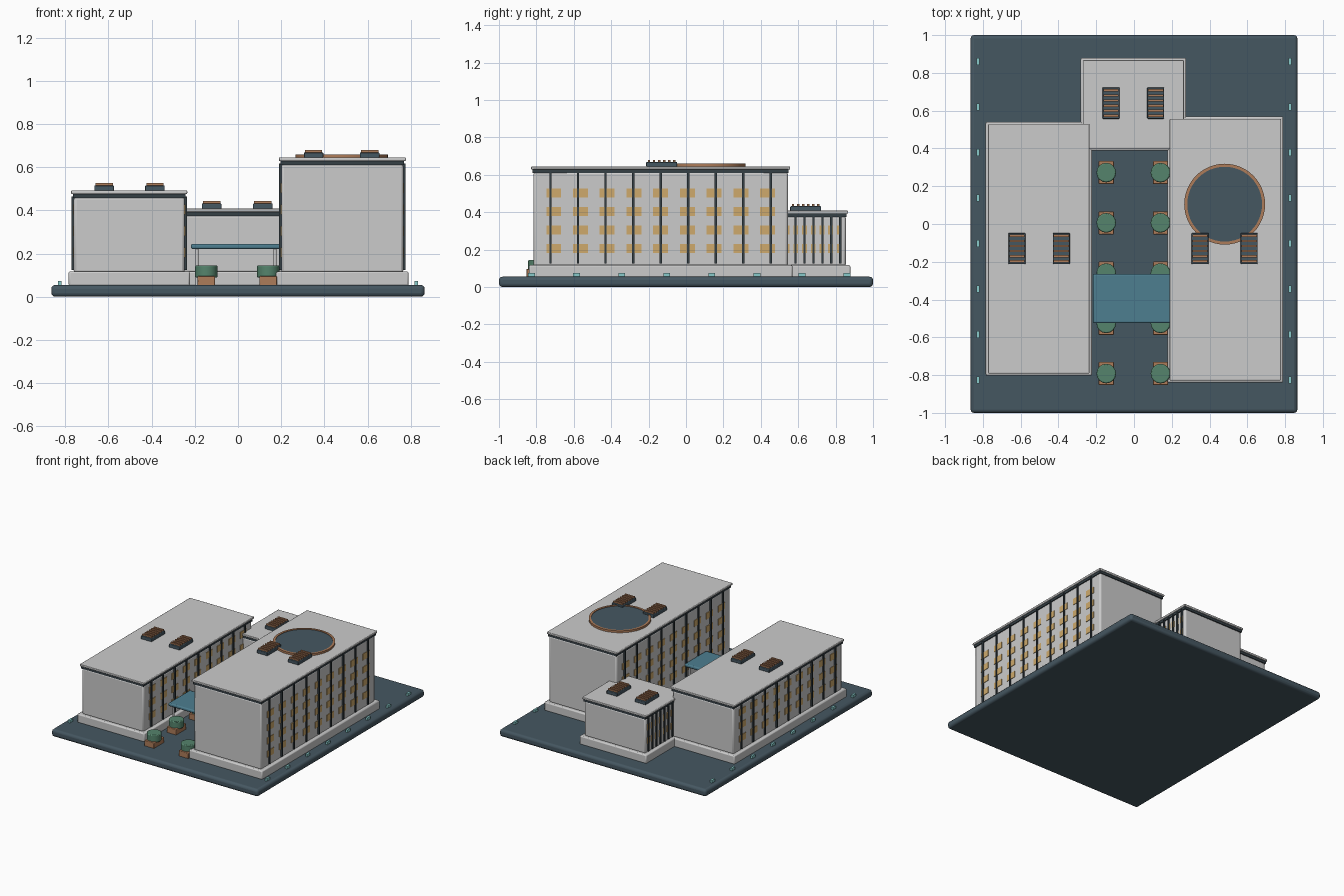
import bpy, bmesh, math
from mathutils import Matrix, Vector

if "Cube" in bpy.data.objects:
    bpy.data.objects.remove(bpy.data.objects["Cube"])


def material(name, rgb):
    m = bpy.data.materials.new(name)
    m.diffuse_color = (*rgb, 1)
    m.use_nodes = True
    m.node_tree.nodes["Principled BSDF"].inputs["Base Color"].default_value = m.diffuse_color
    return m


WALL = material("pale_wall", (0.55, 0.58, 0.57))
DARK = material("dark_slate", (0.06, 0.095, 0.12))
TRIM = material("dark_trim", (0.035, 0.05, 0.06))
COPPER = material("copper", (0.42, 0.20, 0.10))
TEAL = material("teal", (0.075, 0.21, 0.28))
LAMP = material("lamp_teal", (0.25, 0.60, 0.60))
GREEN = material("green", (0.09, 0.23, 0.15))
AMBER = material("amber", (0.62, 0.40, 0.15))


def finish(name, bm, mat, bevel=0, segments=2):
    mesh = bpy.data.meshes.new(name)
    bm.to_mesh(mesh)
    bm.free()
    mesh.materials.append(mat)
    ob = bpy.data.objects.new(name, mesh)
    bpy.context.collection.objects.link(ob)
    if bevel:
        mod = ob.modifiers.new("bevel", "BEVEL")
        mod.width, mod.segments, mod.limit_method = bevel, segments, "ANGLE"
    return ob


def boxes(name, items, mat, bevel=0, segments=2):
    """items: (x0, x1, y0, y1, z0, z1) ranges joined in one object."""
    bm = bmesh.new()
    for x0, x1, y0, y1, z0, z1 in items:
        mid = Vector(((x0 + x1) / 2, (y0 + y1) / 2, (z0 + z1) / 2))
        mat4 = Matrix.Translation(mid) @ Matrix.Diagonal((x1 - x0, y1 - y0, z1 - z0, 1))
        bmesh.ops.create_cube(bm, size=1, matrix=mat4)
    return finish(name, bm, mat, bevel, segments)


def cylinders(name, items, mat, sides, bevel=0):
    """items: (x, y, z0, z1, radius) joined in one object."""
    bm = bmesh.new()
    for x, y, z0, z1, r in items:
        bmesh.ops.create_cone(bm, cap_ends=True, segments=sides, radius1=r, radius2=r,
                              depth=z1 - z0, matrix=Matrix.Translation((x, y, (z0 + z1) / 2)))
    return finish(name, bm, mat, bevel)


def wing(name, x0, x1, y0, y1, top, floors, unit_xs, unit_y):
    """One block: plinth, walls, trim, roof, side windows, fins and roof units."""
    mid, length = (y0 + y1) / 2, y1 - y0
    g = 0.024
    boxes(name + "_plinth", [(x0 - g, x1 + g, y0 - g, y1 + g, 0.05, 0.117)], WALL, 0.008)
    boxes(name + "_walls", [(x0, x1, y0, y1, 0.11, top - 0.03)], WALL, 0.012)
    boxes(name + "_cornice", [(x0 - .004, x1 + .004, y0 - .004, y1 + .004,
                               top - 0.034, top - 0.015)], TRIM)
    boxes(name + "_roof", [(x0 - .012, x1 + .012, y0 - .012, y1 + .012,
                            top - 0.016, top)], WALL, 0.004)
    fins, windows = [], []
    for face in (x0, x1):
        for i in range(9):
            t = i / 8 - 0.5
            fy, wy, hw = mid + t * 0.865 * length, mid + t * 0.84 * length, 0.0293 * length
            fins.append((face - .01, face + .01, fy - .006, fy + .006, 0.125, top - 0.028))
            for k in range(floors):
                z = 0.205 + 0.0995 * k
                windows.append((face - .004, face + .004, wy - hw, wy + hw, z - .024, z + .024))
    boxes(name + "_fins", fins, TRIM)
    boxes(name + "_windows", windows, AMBER)
    # rooftop ventilation units with slats
    cases, slats = [], []
    for x in unit_xs:
        cases.append((x - .045, x + .045, unit_y - .083, unit_y + .083, top - .002, top + .024))
        for i in range(6):
            y = unit_y + (i - 2.5) * 0.027
            slats.append((x - .04, x + .04, y - .006, y + .006, top + .02, top + .035))
    boxes(name + "_roof_units", cases, DARK, 0.004)
    boxes(name + "_roof_slats", slats, COPPER)


# ground slab
boxes("ground_slab", [(-0.865, 0.865, -1, 1, 0, 0.055)], DARK, 0.018, 3)

# three building blocks
wing("left_wing", -0.761, -0.247, -0.779, 0.517, 0.492, 3, (-0.62, -0.385), -0.13)
wing("right_wing", 0.201, 0.766, -0.816, 0.545, 0.645, 4, (0.35, 0.61), -0.13)
wing("rear_block", -0.258, 0.252, 0.412, 0.855, 0.408, 2, (-0.122, 0.115), 0.64)

# rooftop landing pad with copper rim
PX, PY = 0.48, 0.105
cylinders("landing_pad", [(PX, PY, 0.643, 0.656, 0.205)], DARK, 48)
bm = bmesh.new()
N = 48
profile = [(0.198, 0.643), (0.214, 0.643), (0.214, 0.66), (0.198, 0.66)]
rings = []
for i in range(N):
    a = 2 * math.pi * i / N
    rings.append([bm.verts.new((PX + r * math.cos(a), PY + r * math.sin(a), z)) for r, z in profile])
for i in range(N):
    p, q = rings[i], rings[(i + 1) % N]
    for j in range(4):
        k = (j + 1) % 4
        bm.faces.new((p[j], q[j], q[k], p[k]))
bmesh.ops.recalc_face_normals(bm, faces=bm.faces)
finish("landing_pad_rim", bm, COPPER)

# entrance canopy on slim posts
boxes("canopy", [(-0.218, 0.2, -0.525, -0.265, 0.221, 0.245)], TEAL, 0.008)
cylinders("canopy_posts", [(x, y, 0.05, 0.23, 0.007) for x in (-0.19, 0.172)
                           for y in (-0.50, -0.29)], WALL, 12)

# courtyard planters and clipped shrubs
spots = [(x, -0.792 + 0.266 * i) for x in (-0.147, 0.14) for i in range(5)]
boxes("planters", [(x - .04, x + .04, y - .061, y + .061, 0.05, 0.097) for x, y in spots],
      COPPER, 0.004)
cylinders("shrubs", [(x, y, 0.088, 0.145, 0.052) for x, y in spots], GREEN, 16, 0.006)

# path lights along both edges
boxes("path_lights", [(s * 0.825 - .008, s * 0.825 + .008, y - .018, y + .018, 0.053, 0.074)
                      for s in (-1, 1) for y in [-0.826 + 0.241 * i for i in range(8)]], LAMP)

# smooth rounded edges, keep corners crisp
for ob in bpy.context.scene.objects:
    ob.select_set(True)
    bpy.context.view_layer.objects.active = ob
bpy.ops.object.shade_smooth_by_angle(angle=math.radians(35))
